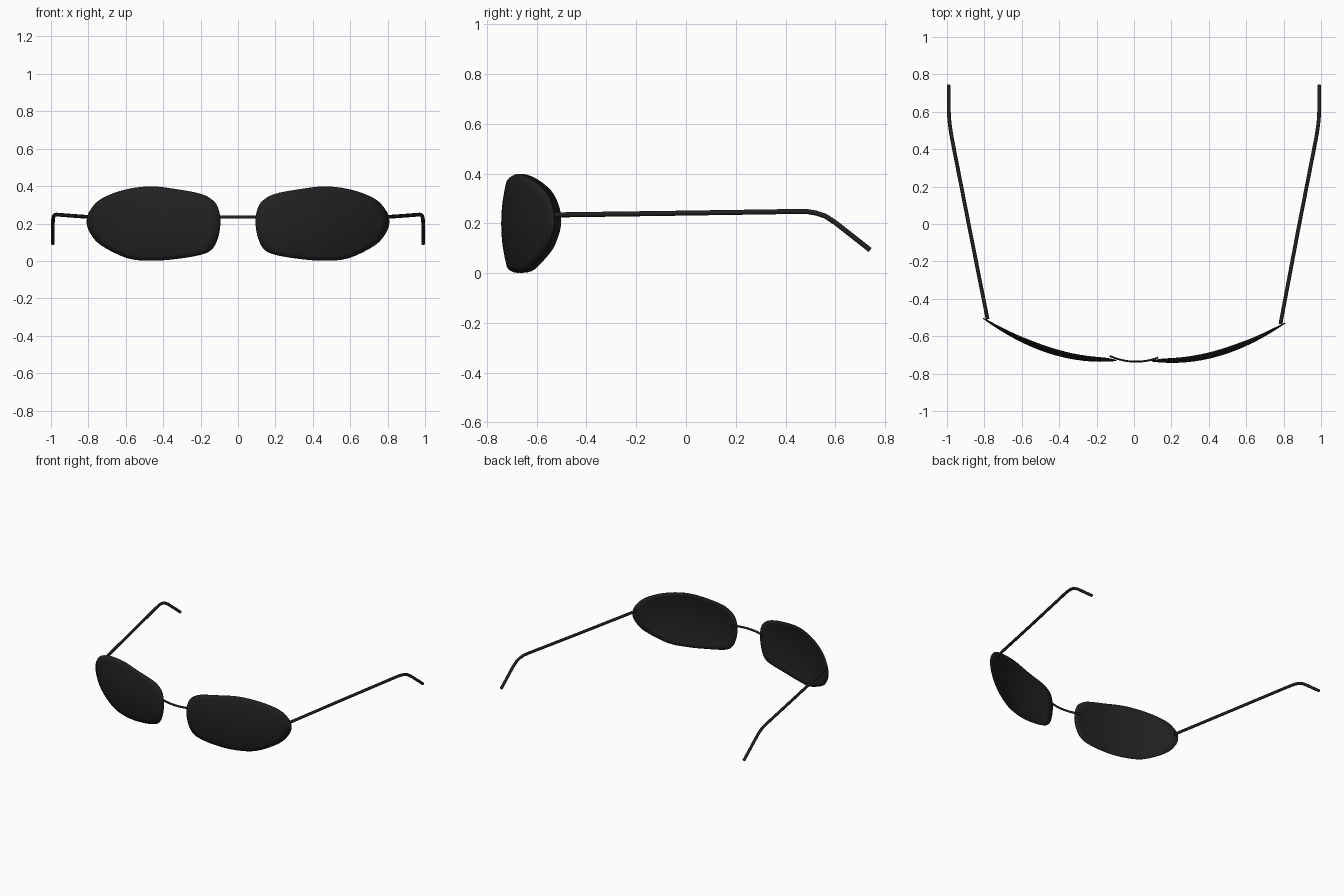
import bpy, bmesh, math
from mathutils import Vector

if "Cube" in bpy.data.objects:
    bpy.data.objects.remove(bpy.data.objects["Cube"])

black = bpy.data.materials.new("glossy black")
black.diffuse_color = (0.015, 0.015, 0.015, 1)
black.use_nodes = True
black.node_tree.nodes["Principled BSDF"].inputs["Base Color"].default_value = black.diffuse_color

# Lens outline (x, z) for the +x side
OUTLINE = [(0.094, 0.20), (0.102, 0.27), (0.13, 0.32), (0.195, 0.357), (0.32, 0.382),
           (0.468, 0.398), (0.61, 0.379), (0.73, 0.332), (0.79, 0.27), (0.808, 0.21),
           (0.79, 0.15), (0.73, 0.083), (0.59, 0.015), (0.46, 0.002), (0.33, 0.011),
           (0.20, 0.033), (0.14, 0.062), (0.108, 0.12)]


def smooth_loop(pts, n=4):
    """Catmull-Rom through a closed loop of 2D points."""
    out = []
    for i in range(len(pts)):
        a, b, c, d = (Vector(pts[(i + k) % len(pts)]) for k in (-1, 0, 1, 2))
        for s in range(n):
            t = s / n
            out.append(0.5 * (2 * b + (c - a) * t + (2 * a - 5 * b + 4 * c - d) * t * t
                              + (3 * b - a - 3 * c + d) * t ** 3))
    return out


def skew(x):
    # the front sits very slightly turned
    return -0.016 * x


def finish(name, bm):
    me = bpy.data.meshes.new(name)
    bm.to_mesh(me)
    bm.free()
    me.materials.append(black)
    ob = bpy.data.objects.new(name, me)
    bpy.context.collection.objects.link(ob)
    bpy.ops.object.select_all(action='DESELECT')
    bpy.context.view_layer.objects.active = ob
    ob.select_set(True)
    bpy.ops.object.shade_smooth_by_angle(angle=math.radians(40))
    return ob


def lens(name, side):
    bm = bmesh.new()
    centre = Vector((0.45, 0.2))

    def vert(p):
        y = -0.737 + 0.578 * (p.x - 0.19) ** 2 + 0.75 * (p.y - 0.2) ** 2
        return bm.verts.new((side * p.x, y + skew(side * p.x), p.y))

    loop = smooth_loop(OUTLINE)
    rings = [[vert(centre + (p - centre) * (k / 8)) for p in loop] for k in range(1, 9)]
    mid = vert(centre)
    n = len(loop)
    for i in range(n):
        j = (i + 1) % n
        bm.faces.new((mid, rings[0][i], rings[0][j]))
        for a, b in zip(rings, rings[1:]):
            bm.faces.new((a[i], b[i], b[j], a[j]))
    if side < 0:
        bmesh.ops.reverse_faces(bm, faces=bm.faces[:])
    ob = finish(name, bm)
    sol = ob.modifiers.new("thickness", 'SOLIDIFY')
    sol.thickness = 0.005
    sol.offset = 0


def rod(name, path, ru, rv, ref, sides=12):
    """Sweep an ellipse along a path; ref gives the direction of radius rv."""
    bm = bmesh.new()
    path = [Vector(p) for p in path]
    rings = []
    for i, p in enumerate(path):
        t = (path[min(i + 1, len(path) - 1)] - path[max(i - 1, 0)]).normalized()
        u = t.cross(Vector(ref)).normalized()
        v = u.cross(t)
        rings.append([bm.verts.new(p + u * ru * math.cos(a) + v * rv * math.sin(a))
                      for a in (2 * math.pi * k / sides for k in range(sides))])
    for a, b in zip(rings, rings[1:]):
        for k in range(sides):
            m = (k + 1) % sides
            bm.faces.new((a[k], a[m], b[m], b[k]))
    bm.faces.new(rings[0])
    bm.faces.new(rings[-1])
    bmesh.ops.recalc_face_normals(bm, faces=bm.faces[:])
    finish(name, bm)


# Lenses and temple arms on both sides
for side, word in ((1, "right"), (-1, "left")):
    lens(word + "_lens", side)
    arm = [(0.783, -0.522 + skew(side * 0.783), 0.234), (0.88, -0.02, 0.241), (0.972, 0.45, 0.248),
           (0.979, 0.49, 0.247), (0.984, 0.525, 0.241), (0.988, 0.56, 0.229),
           (0.99, 0.60, 0.203), (0.99, 0.67, 0.148), (0.99, 0.74, 0.093)]
    rod(word + "_temple_arm", [(side * x, y, z) for x, y, z in arm], 0.01, 0.01, (1, 0, 0))

# Curved nose bridge tucked behind the inner lens edges
xs = [-0.13 + 0.26 * i / 16 for i in range(17)]
rod("nose_bridge", [(x, -0.736 + 1.55 * x * x + skew(x) * 2, 0.234) for x in xs],
    0.005, 0.008, (0, 0, 1))
